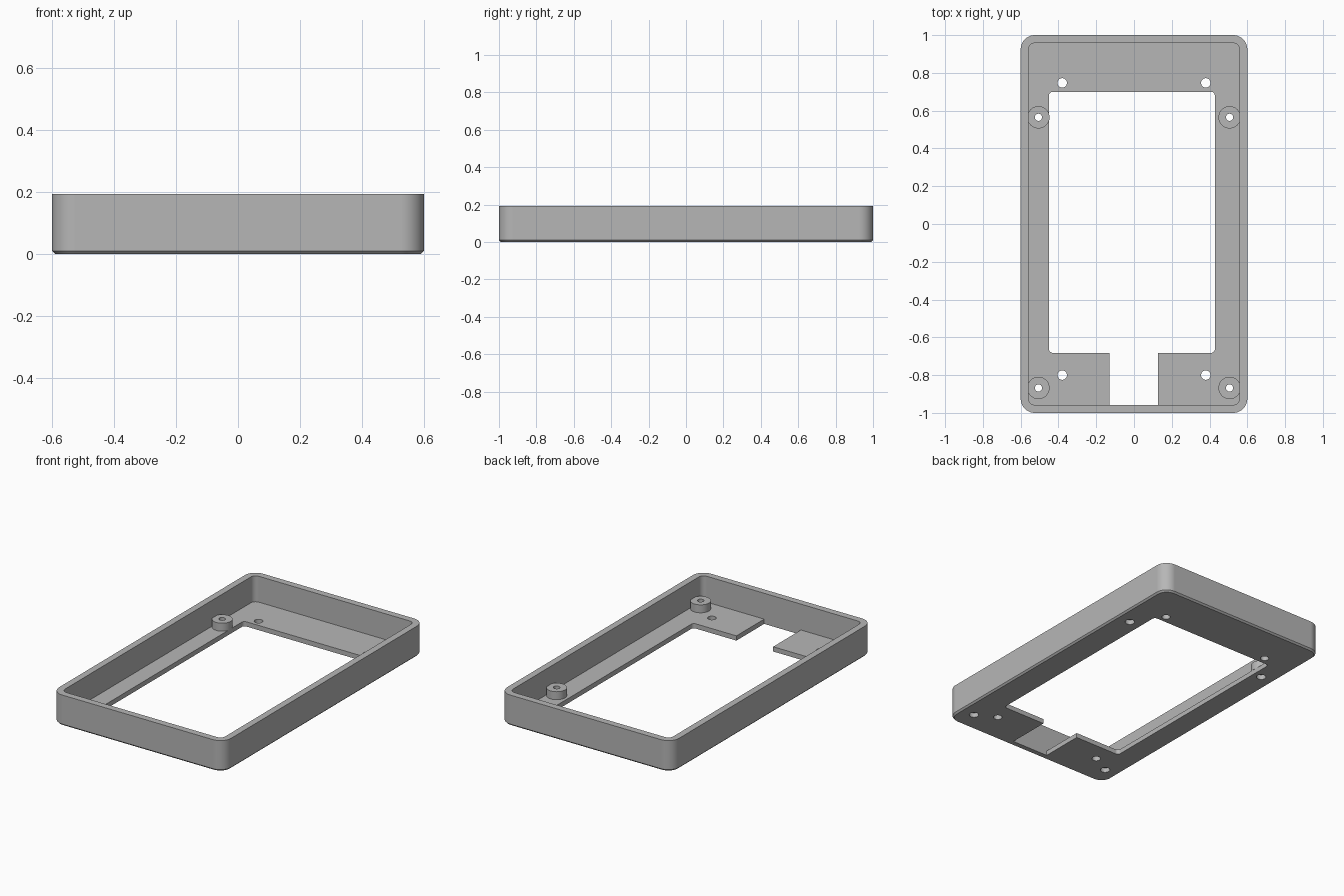
import bpy, bmesh
from math import cos, sin, pi, radians

cube = bpy.data.objects.get("Cube")
if cube:
    bpy.data.objects.remove(cube, do_unlink=True)

# Single grey plastic
GREY = (0.47, 0.47, 0.47, 1)
plastic = bpy.data.materials.new("grey plastic")
plastic.use_nodes = True
plastic.diffuse_color = GREY
plastic.node_tree.nodes["Principled BSDF"].inputs["Base Color"].default_value = GREY


def rounded_rect(x0, x1, y0, y1, r, steps=12):
    """Counter-clockwise outline with rounded corners."""
    centres = [(x1 - r, y1 - r), (x0 + r, y1 - r), (x0 + r, y0 + r), (x1 - r, y0 + r)]
    return [(cx + r * cos(a), cy + r * sin(a))
            for q, (cx, cy) in enumerate(centres)
            for a in [(q + i / steps) * pi / 2 for i in range(steps + 1)]]


def circle(cx, cy, r, n=40):
    return [(cx + r * cos(2 * pi * i / n), cy + r * sin(2 * pi * i / n)) for i in range(n)]


def loft(name, layers, closed_ring=False):
    """Join equal outlines given as (outline, z); cap them or wrap them round."""
    bm = bmesh.new()
    rings = [[bm.verts.new((x, y, z)) for x, y in outline] for outline, z in layers]
    pairs = list(zip(rings, rings[1:]))
    if closed_ring:
        pairs.append((rings[-1], rings[0]))
    else:
        bm.faces.new(rings[0][::-1])
        bm.faces.new(rings[-1])
    for a, b in pairs:
        for i in range(len(a)):
            j = (i + 1) % len(a)
            bm.faces.new((a[i], a[j], b[j], b[i]))
    bmesh.ops.recalc_face_normals(bm, faces=bm.faces)
    mesh = bpy.data.meshes.new(name)
    bm.to_mesh(mesh)
    bm.free()
    mesh.materials.append(plastic)
    obj = bpy.data.objects.new(name, mesh)
    bpy.context.collection.objects.link(obj)
    return obj


def activate(obj):
    bpy.ops.object.select_all(action='DESELECT')
    obj.select_set(True)
    bpy.context.view_layer.objects.active = obj


def cut(target, outline, z0, z1):
    """Remove a vertical prism from the target."""
    cutter = loft("cutter", [(outline, z0), (outline, z1)])
    cutter.hide_render = True
    mod = target.modifiers.new("cut", 'BOOLEAN')
    mod.operation, mod.solver, mod.object = 'DIFFERENCE', 'EXACT', cutter
    activate(target)
    bpy.ops.object.modifier_apply(modifier=mod.name)
    bpy.data.objects.remove(cutter, do_unlink=True)


def finish(obj):
    activate(obj)
    bpy.ops.object.shade_smooth_by_angle(angle=radians(30))
    mod = obj.modifiers.new("weighted normals", 'WEIGHTED_NORMAL')
    mod.keep_sharp = True


W, L, H = 0.6, 1.0, 0.193
WALL, FLOOR, BOSS_TOP, CH = 0.042, 0.03, 0.08, 0.01

# Tray body with a chamfered bottom edge
outer = rounded_rect(-W, W, -L, L, 0.075)
base = rounded_rect(-W + CH, W - CH, -L + CH, L - CH, 0.065)
tray = loft("tray", [(base, 0), (outer, CH), (outer, H)])

# Hollow interior
cut(tray, rounded_rect(-W + WALL, W - WALL, -L + WALL, L - WALL, 0.033), FLOOR, 0.4)

# Window in the floor and the cable notch at the front
cut(tray, rounded_rect(-0.45, 0.428, -0.682, 0.7, 0.02), -0.1, 0.1)
cut(tray, [(-0.13, -L + WALL), (0.126, -L + WALL), (0.126, -0.6), (-0.13, -0.6)], -0.1, 0.1)

# Floor holes, and screw bosses above their wider counterbores
for side, x_sign in (("left", 1), ("right", -1)):
    for end, hole_y, boss_y in (("back", 0.747, 0.565), ("front", -0.8, -0.868)):
        cut(tray, circle(x_sign * 0.38, hole_y, 0.025), -0.1, 0.1)
        x = x_sign * 0.506
        cut(tray, circle(x, boss_y, 0.028), -0.1, 0.1)
        rim, bore = circle(x, boss_y, 0.059), circle(x, boss_y, 0.019)
        boss = loft(f"screw_boss_{end}_{side}",
                    [(rim, FLOOR), (rim, BOSS_TOP), (bore, BOSS_TOP), (bore, FLOOR)], True)
        finish(boss)

finish(tray)
